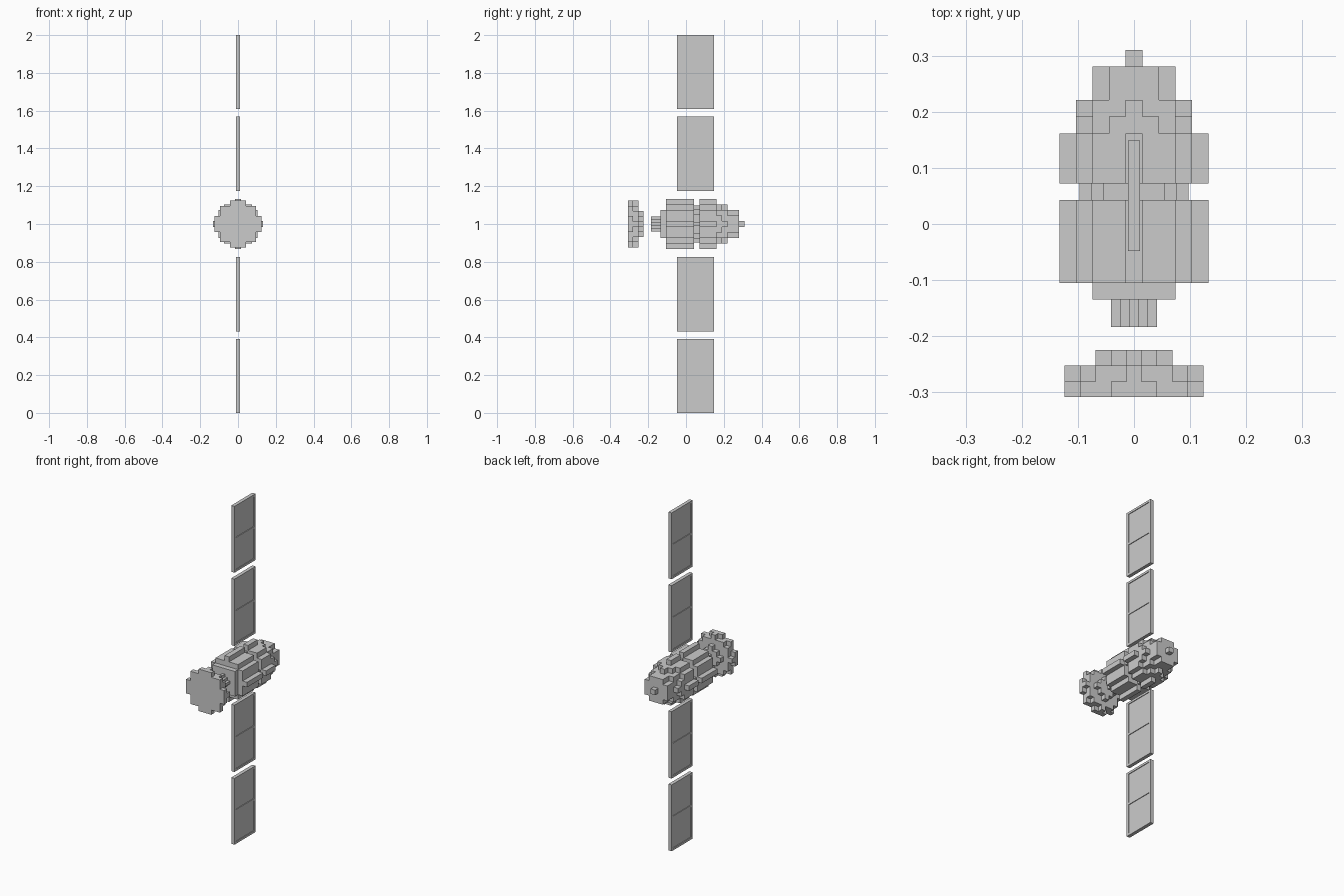
import bpy, bmesh

if "Cube" in bpy.data.objects:
    bpy.data.objects.remove(bpy.data.objects["Cube"])

CZ = 1.0  # height of the hull axis


def disc(r2):
    """Grid cells of a blocky circle with squared radius r2."""
    return {(i, k) for i in range(-5, 6) for k in range(-5, 6) if i * i + k * k <= r2}


def square(n):
    return {(i, k) for i in range(-n, n + 1) for k in range(-n, n + 1)}


def finish(name, bm):
    bmesh.ops.recalc_face_normals(bm, faces=bm.faces)
    me = bpy.data.meshes.new(name)
    bm.to_mesh(me)
    bm.free()
    ob = bpy.data.objects.new(name, me)
    bpy.context.collection.objects.link(ob)
    return ob


def blocks(name, v, y0, step, layers):
    """Stack cell layers along y; only exposed block faces are made."""
    cells = {(i, j, k) for j, layer in enumerate(layers) for i, k in layer}
    bm = bmesh.new()
    verts = {}

    def vert(p):
        if p not in verts:
            verts[p] = bm.verts.new(((p[0] - 0.5) * v, y0 + p[1] * step, CZ + (p[2] - 0.5) * v))
        return verts[p]

    for c in cells:
        for axis in range(3):
            for side in (0, 1):
                n = list(c)
                n[axis] += 2 * side - 1
                if tuple(n) in cells:
                    continue
                a, b = (axis + 1) % 3, (axis + 2) % 3
                quad = []
                for da, db in ((0, 0), (1, 0), (1, 1), (0, 1)):
                    p = list(c)
                    p[axis] += side
                    p[a] += da
                    p[b] += db
                    quad.append(vert(tuple(p)))
                bm.faces.new(quad if side else quad[::-1])
    return finish(name, bm)


def panel(name, z0, z1, ya=-0.048, yb=0.149, t=0.0105, rim=0.013, depth=0.004):
    """Thin slab with two recessed cells on both broad faces."""
    zm = (z0 + z1) / 2
    ys = [ya, ya + rim, yb - rim, yb]
    zs = [z0, z0 + rim, zm - rim / 2, zm + rim / 2, z1 - rim, z1]
    bm = bmesh.new()
    grids = {}
    recessed = []
    for s in (-1, 1):
        g = [[bm.verts.new((s * t, y, z)) for z in zs] for y in ys]
        grids[s] = g
        for i in range(3):
            for j in range(5):
                f = bm.faces.new((g[i][j], g[i + 1][j], g[i + 1][j + 1], g[i][j + 1]))
                if i == 1 and j in (1, 3):
                    recessed.append((f, s))
    # close the four thin sides
    rim_ij = ([(i, 0) for i in range(3)] + [(3, j) for j in range(5)]
              + [(i, 5) for i in range(3, 0, -1)] + [(0, j) for j in range(5, 0, -1)])
    for p, q in zip(rim_ij, rim_ij[1:] + rim_ij[:1]):
        bm.faces.new((grids[-1][p[0]][p[1]], grids[-1][q[0]][q[1]],
                      grids[1][q[0]][q[1]], grids[1][p[0]][p[1]]))
    bmesh.ops.recalc_face_normals(bm, faces=bm.faces)
    # push the cells inward
    for f, s in recessed:
        new = bmesh.ops.extrude_discrete_faces(bm, faces=[f])["faces"][0]
        bmesh.ops.translate(bm, verts=new.verts, vec=(-s * depth, 0, 0))
    return finish(name, bm)


V = 0.0296
# Dish at the front
blocks("dish", 0.0276, -0.308, 0.0277, [disc(18), disc(16), disc(4)])
# Short thin neck, then the square front plate and main hull
blocks("front_neck", 0.0163, -0.184, 0.0495, [disc(4)])
blocks("hull", V, -0.1345, 0.0295, [square(2)] + [disc(16)] * 5 + [set()])
# Narrow collar between hull and rear section
blocks("collar", 0.0216, 0.0425, 0.03, [disc(16)])
# Tapered rear section
blocks("rear_cone", V, 0.0725, 0.0297,
       [disc(16)] * 3 + [disc(10), disc(9), disc(5), disc(5), disc(0)])

# Solar panels, two above and two below the hull
for n, (lo, hi) in enumerate(((0.175, 0.57), (0.608, 1.0))):
    panel(f"upper_panel_{n + 1}", CZ + lo, CZ + hi)
    panel(f"lower_panel_{n + 1}", CZ - hi, CZ - lo)
